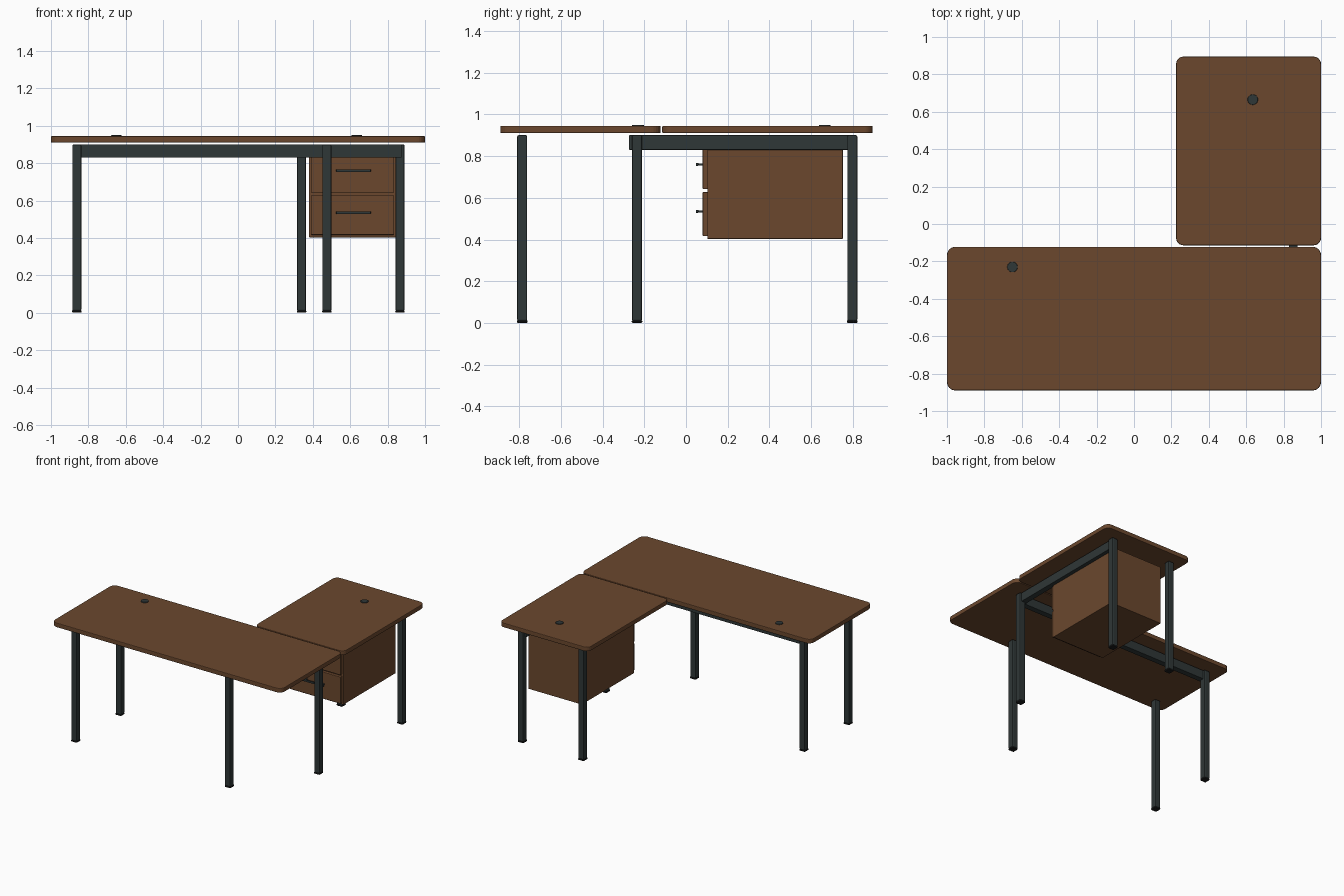
import bpy, bmesh, math

if "Cube" in bpy.data.objects:
    bpy.data.objects.remove(bpy.data.objects["Cube"])


def material(name, rgb):
    m = bpy.data.materials.new(name)
    m.diffuse_color = (*rgb, 1)
    m.use_nodes = True
    m.node_tree.nodes["Principled BSDF"].inputs["Base Color"].default_value = m.diffuse_color
    return m


WOOD = material("walnut_wood", (0.147, 0.064, 0.027))
METAL = material("dark_metal", (0.028, 0.038, 0.038))
RUBBER = material("black_rubber", (0.010, 0.011, 0.011))


def finish(name, bm, mat, bevel=0.0, segments=2):
    me = bpy.data.meshes.new(name)
    bm.to_mesh(me)
    bm.free()
    me.materials.append(mat)
    ob = bpy.data.objects.new(name, me)
    bpy.context.collection.objects.link(ob)
    if bevel:
        b = ob.modifiers.new("edge_bevel", 'BEVEL')
        b.width, b.segments, b.limit_method = bevel, segments, 'ANGLE'
        b.angle_limit = math.radians(40)
    return ob


def box(name, x, y, z, mat, bevel=0.003, corner=0.0):
    """Box from (min, max) ranges, with optional rounded vertical corners."""
    bm = bmesh.new()
    bmesh.ops.create_cube(bm, size=1)
    for v in bm.verts:
        for i, (lo, hi) in enumerate((x, y, z)):
            v.co[i] = hi if v.co[i] > 0 else lo
    if corner:
        upright = [e for e in bm.edges
                   if abs(e.verts[0].co.z - e.verts[1].co.z) > 1e-4]
        bmesh.ops.bevel(bm, geom=upright, offset=corner, segments=6,
                        profile=0.5, affect='EDGES')
    return finish(name, bm, mat, bevel)


def disc(name, x, y, z0, z1, r, mat):
    bm = bmesh.new()
    bmesh.ops.create_cone(bm, cap_ends=True, segments=24,
                          radius1=r, radius2=r, depth=z1 - z0)
    bmesh.ops.translate(bm, verts=bm.verts, vec=(x, y, (z0 + z1) / 2))
    return finish(name, bm, mat, 0.0015, 1)


# Two table tops
box("main_top", (-1, 1), (-0.89, -0.122), (0.91, 0.945), WOOD, 0.005, 0.045)
box("return_top", (0.225, 1), (-0.114, 0.895), (0.91, 0.945), WOOD, 0.005, 0.04)

# Cable grommets
disc("main_grommet", -0.65, -0.23, 0.94, 0.95, 0.028, METAL)
disc("return_grommet", 0.635, 0.665, 0.94, 0.95, 0.028, METAL)

# Legs with rubber feet
legs = {
    "front_left": (-0.862, -0.785), "front_right": (0.475, -0.785),
    "middle_left": (-0.862, -0.235), "middle_right": (0.866, -0.235),
    "back_left": (0.34, 0.797), "back_right": (0.866, 0.797),
}
for name, (x, y) in legs.items():
    h = 0.024
    box(name + "_leg", (x - h, x + h), (y - h, y + h), (0.01, 0.90), METAL, 0.007)
    h = 0.0255
    box(name + "_foot", (x - h, x + h), (y - h, y + h), (0, 0.014), RUBBER, 0.006)

# Frame beams
box("main_beam", (-0.862, 0.875), (-0.273, -0.227), (0.83, 0.90), METAL)
box("return_beam", (0.829, 0.875), (-0.25, 0.797), (0.83, 0.90), METAL)

# Drawer cabinet
box("cabinet_body", (0.38, 0.845), (0.103, 0.752), (0.403, 0.87), WOOD)
for name, z in (("lower", 0.522), ("upper", 0.747)):
    box(name + "_drawer_front", (0.39, 0.835), (0.08, 0.106),
        (z - 0.105, z + 0.105), WOOD)
    # Bar handle on two posts
    hz = z + 0.013
    box(name + "_handle_bar", (0.525, 0.71), (0.047, 0.059),
        (hz - 0.007, hz + 0.007), METAL, 0.002)
    for side, x in (("left", 0.545), ("right", 0.69)):
        box(f"{name}_handle_{side}_post", (x - 0.006, x + 0.006), (0.055, 0.083),
            (hz - 0.005, hz + 0.005), METAL, 0.001)
